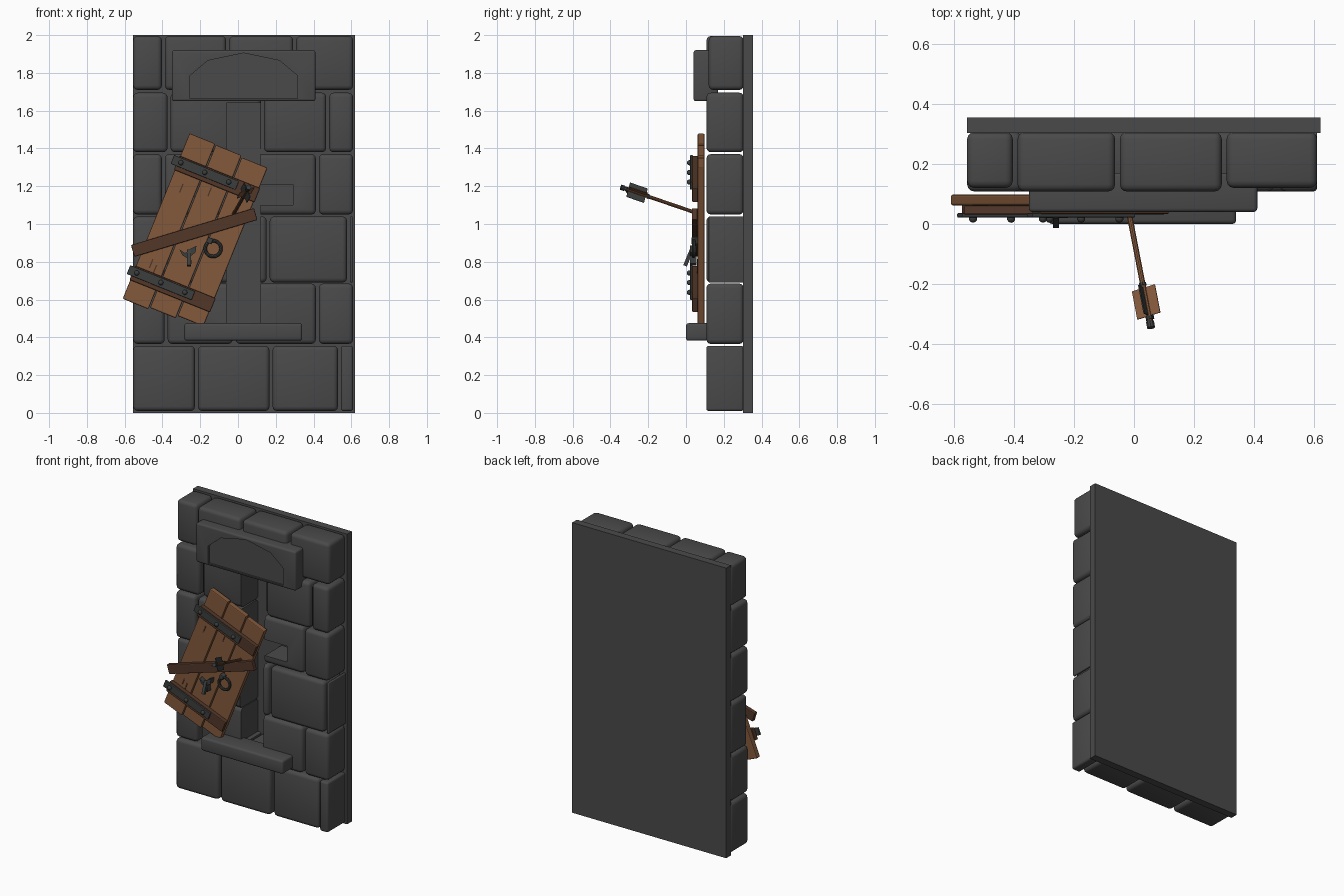
import bpy, bmesh
from math import radians, cos, sin, pi
from mathutils import Vector, Matrix

cube = bpy.data.objects.get("Cube")
if cube:
    bpy.data.objects.remove(cube, do_unlink=True)


def material(name, rgb):
    m = bpy.data.materials.new(name)
    m.use_nodes = True
    m.diffuse_color = (*rgb, 1)
    m.node_tree.nodes["Principled BSDF"].inputs["Base Color"].default_value = (*rgb, 1)
    return m


STONE = material("dark stone", (0.068, 0.068, 0.068))
WOOD = material("warm wood", (0.23, 0.10, 0.045))
DARK = material("dark wood", (0.085, 0.038, 0.022))
IRON = material("iron", (0.045, 0.048, 0.048))


def apply(ob, mod):
    bpy.context.view_layer.objects.active = ob
    bpy.ops.object.modifier_apply(modifier=mod.name)


def finish(name, bm, mat, bevel=0, segments=2):
    bmesh.ops.recalc_face_normals(bm, faces=bm.faces)
    me = bpy.data.meshes.new(name)
    bm.to_mesh(me)
    bm.free()
    ob = bpy.data.objects.new(name, me)
    bpy.context.collection.objects.link(ob)
    me.materials.append(mat)
    if bevel:
        mod = ob.modifiers.new("Bevel", "BEVEL")
        mod.width, mod.segments = bevel, segments
        apply(ob, mod)
    return ob


def shade(ob):
    bpy.ops.object.select_all(action="DESELECT")
    ob.select_set(True)
    bpy.context.view_layer.objects.active = ob
    bpy.ops.object.shade_smooth_by_angle(angle=radians(35))


def box(name, mat, size, centre, turn=0, bevel=0, segments=2, matrix=None):
    bm = bmesh.new()
    bmesh.ops.create_cube(bm, size=1)
    bm.transform(Matrix.Diagonal((*size, 1)))
    bm.transform(matrix or Matrix.Translation(centre) @ Matrix.Rotation(radians(turn), 4, "Y"))
    return finish(name, bm, mat, bevel, segments)


def span(name, mat, x, y, z, bevel=0):
    lo, hi = Vector((x[0], y[0], z[0])), Vector((x[1], y[1], z[1]))
    return box(name, mat, hi - lo, (lo + hi) / 2, bevel=bevel, segments=3)


def prism(name, mat, points, y0, y1, bevel=0):
    bm = bmesh.new()
    face = bm.faces.new([bm.verts.new((x, y0, z)) for x, z in points])
    ext = bmesh.ops.extrude_face_region(bm, geom=[face])
    verts = [v for v in ext["geom"] if isinstance(v, bmesh.types.BMVert)]
    bmesh.ops.translate(bm, vec=(0, y1 - y0, 0), verts=verts)
    return finish(name, bm, mat, bevel)


def cut(ob, cutter):
    mod = ob.modifiers.new("Cut", "BOOLEAN")
    mod.operation, mod.object, mod.solver = "DIFFERENCE", cutter, "EXACT"
    apply(ob, mod)


# Wall slab and courses of stones, pierced by a cross-shaped slit
span("wall_slab", STONE, (-0.555, 0.62), (0.303, 0.355), (0, 2))
slit = [span("slit_cutter", STONE, (-0.06, 0.12), (0, 0.33), (0.46, 1.64)),
        span("arm_cutter", STONE, (-0.23, 0.29), (0, 0.331), (1.1, 1.21))]
courses = [
    (0.01, 0.355, (-0.555, -0.22, 0.175, 0.537, 0.617)),
    (0.365, 0.685, (-0.555, -0.38, -0.02, 0.42, 0.617)),
    (0.69, 1.04, (-0.555, -0.38, 0.16, 0.585, 0.617)),
    (1.05, 1.37, (-0.555, -0.395, 0.0, 0.42, 0.617)),
    (1.38, 1.695, (-0.555, -0.365, 0.13, 0.475, 0.617)),
    (1.71, 1.995, (-0.555, -0.395, -0.055, 0.30, 0.617)),
]
for r, (z0, z1, xs) in enumerate(courses):
    for i in range(len(xs) - 1):
        front = 0.108 + (0.012 if (r + i) % 3 == 2 else 0)
        gap = 0.008
        stone = span(f"stone_{r + 1}_{i + 1}", STONE, (xs[i] + gap * (i > 0), xs[i + 1] - gap),
                     (front, 0.306), (z0, z1), min(0.024, (xs[i + 1] - xs[i]) / 6))
        if 0 < r < 5 and xs[i] < 0.29 and xs[i + 1] > -0.23:
            for cutter in slit:
                cut(stone, cutter)
        shade(stone)

# Lintel with a sunken arched panel, and sill
lintel = span("lintel", STONE, (-0.35, 0.41), (0.04, 0.17), (1.65, 1.92), 0.012)
half = [(0.285, 1.665), (0.285, 1.785), (0.19, 1.865)]
arch = [(0.03 + x, z) for x, z in half] + [(0.03, 1.905)] + [(0.03 - x, z) for x, z in reversed(half)]
panel = prism("panel_cutter", STONE, arch, 0.0, 0.052)
cut(lintel, panel)
shade(lintel)
shade(span("sill", STONE, (-0.285, 0.34), (0.0, 0.16), (0.382, 0.475), 0.014))
for cutter in slit + [panel]:
    bpy.data.objects.remove(cutter, do_unlink=True)

# Hanging door, laid out along its own tilted axes
TILT = 22
a = radians(TILT)


def on_door(u, v, y):
    return Vector((-0.2235 + u * cos(a) + v * sin(a), y, 0.96 - u * sin(a) + v * cos(a)))


for i, (v0, v1) in enumerate([(-0.475, 0.47), (-0.465, 0.465), (-0.45, 0.455)]):
    box(f"door_plank_{i + 1}", WOOD, (0.147, 0.036, v1 - v0),
        on_door((i - 1) * 0.152, (v0 + v1) / 2, 0.08), TILT, 0.006)
for n, (u, v) in enumerate([(-0.07, -0.32), (-0.073, 0.308)]):
    box(f"door_batten_{n + 1}", DARK, (0.46, 0.03, 0.08), on_door(0, v - 0.008, 0.048), TILT, 0.005)
    box(f"iron_strap_{n + 1}", IRON, (0.37, 0.014, 0.05), on_door(u, v, 0.029), TILT, 0.003)
    for k in (-1, 0, 1):
        bm = bmesh.new()
        bmesh.ops.create_uvsphere(bm, u_segments=10, v_segments=6, radius=0.014)
        bm.transform(Matrix.Translation(on_door(u + k * 0.137, v, 0.018)))
        shade(finish(f"rivet_{n + 1}_{k + 2}", bm, IRON))

# Loose board nailed across, and dark splits in the planks
box("cross_board", DARK, (0.68, 0.03, 0.065), (-0.232, 0.046, 0.955), -16.7, 0.005)
for n, (x, z) in enumerate([(-0.3, 1.19), (-0.165, 0.9), (-0.46, 0.79), (-0.44, 0.76), (-0.15, 1.17)]):
    box(f"plank_split_{n + 1}", DARK, (0.007, 0.004, 0.05), (x, 0.0615, z), TILT)

# Ring handle and broken latch
bpy.ops.mesh.primitive_torus_add(location=(-0.132, 0.04, 0.87), rotation=(pi / 2, 0, 0), major_segments=20,
                                 minor_segments=8, major_radius=0.042, minor_radius=0.009)
ring = bpy.context.object
ring.name = "ring_handle"
ring.data.materials.append(IRON)
shade(ring)
box("ring_mount", IRON, (0.03, 0.04, 0.03), (-0.15, 0.048, 0.912), TILT, 0.004)
prism("latch_plate", IRON, [(-0.31, 0.865), (-0.28, 0.845), (-0.25, 0.87), (-0.22, 0.885),
                            (-0.225, 0.85), (-0.25, 0.83), (-0.245, 0.79), (-0.265, 0.78),
                            (-0.27, 0.82), (-0.295, 0.835)], 0.02, 0.055)
box("latch_tongue", IRON, (0.02, 0.02, 0.09), None,
    matrix=Matrix.Translation((-0.26, 0.012, 0.82)) @ Matrix.Rotation(radians(-22), 4, "X"))

# Arrow: local z runs from the buried point to the nock
start, end = Vector((-0.022, 0.065, 1.055)), Vector((0.057, -0.345, 1.195))
axis = end - start
frame = Matrix.Translation(start) @ axis.to_track_quat("Z", "Y").to_matrix().to_4x4()


def rod(name, mat, radius, z0, z1):
    bm = bmesh.new()
    bmesh.ops.create_cone(bm, cap_ends=True, segments=10, radius1=radius, radius2=radius, depth=z1 - z0)
    bm.transform(frame @ Matrix.Translation((0, 0, (z0 + z1) / 2)))
    shade(finish(name, bm, mat))


L = axis.length
rod("arrow_shaft", WOOD, 0.0095, 0, L - 0.02)
rod("arrow_binding", IRON, 0.0125, L - 0.16, L - 0.15)
rod("arrow_collar", IRON, 0.0125, L - 0.04, L - 0.028)
rod("arrow_nock", IRON, 0.014, L - 0.022, L)
for k in range(4):
    spin = Matrix.Rotation(k * pi / 2 + radians(20), 4, "Z")
    vane = box(f"arrow_vane_{k + 1}", IRON, (0.036, 0.004, 0.1), None,
               matrix=frame @ spin @ Matrix.Translation((0.024, 0, L - 0.092)))
    if (vane.data.vertices[0].co - start).x < 0.07 and k % 2 == 0:
        vane.data.materials[0] = WOOD
